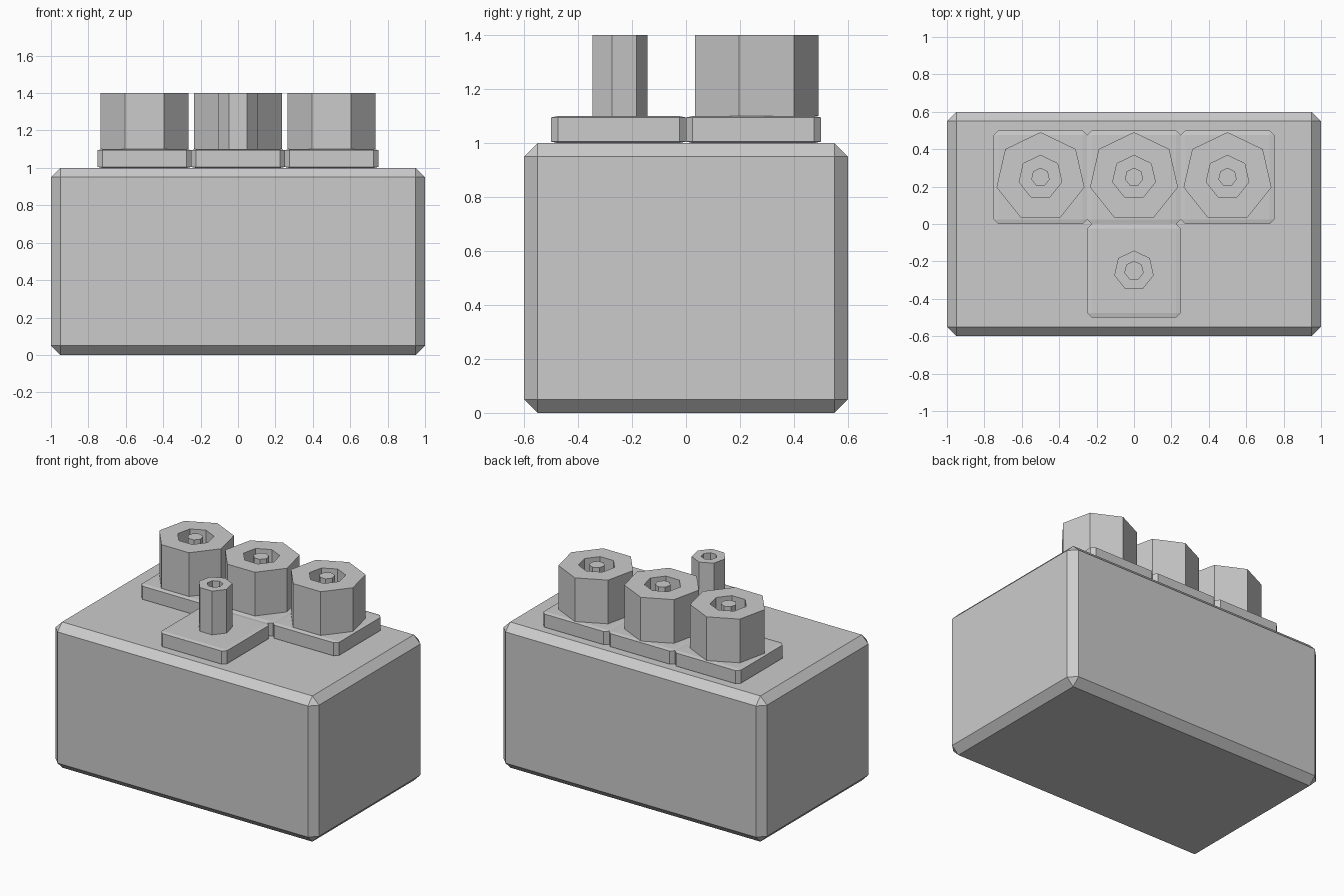
import bpy
import bmesh
import math
from mathutils import Matrix, Vector

cube = bpy.data.objects.get("Cube")
if cube:
    bpy.data.objects.remove(cube, do_unlink=True)

GREY = (0.6, 0.6, 0.6, 1.0)
grey = bpy.data.materials.new("plain_grey")
grey.use_nodes = True
grey.diffuse_color = GREY
grey.node_tree.nodes["Principled BSDF"].inputs["Base Color"].default_value = GREY

SIDES = 7
PLATE_TOP, TUBE_TOP = 1.1, 1.4


def add_object(name, bm, location):
    bmesh.ops.recalc_face_normals(bm, faces=bm.faces)
    mesh = bpy.data.meshes.new(name)
    bm.to_mesh(mesh)
    bm.free()
    mesh.materials.append(grey)
    obj = bpy.data.objects.new(name, mesh)
    obj.location = location
    bpy.context.collection.objects.link(obj)


def chamfered_box(name, size, location, inner_size=(1, 1, 1)):
    """Box chamfered at inner_size, then stretched to its full size."""
    bm = bmesh.new()
    bmesh.ops.create_cube(bm, size=1)
    bmesh.ops.scale(bm, vec=inner_size, verts=bm.verts)
    bmesh.ops.bevel(bm, geom=bm.edges[:], offset=0.05, segments=1, affect='EDGES')
    stretch = [s / i for s, i in zip(size, inner_size)]
    bmesh.ops.scale(bm, vec=stretch, verts=bm.verts)
    add_object(name, bm, location)


def tube(name, outer, inner, x, y):
    """Hollow seven-sided tube, spun from a rectangular profile."""
    bm = bmesh.new()
    height = TUBE_TOP - PLATE_TOP
    profile = [(outer, 0), (outer, height), (inner, height), (inner, 0)]
    verts = [bm.verts.new((0, r, z)) for r, z in profile]
    edges = [bm.edges.new((verts[i], verts[(i + 1) % 4])) for i in range(4)]
    bmesh.ops.spin(bm, geom=verts + edges, cent=(0, 0, 0), axis=(0, 0, 1),
                   angle=math.tau, steps=SIDES)
    bmesh.ops.remove_doubles(bm, verts=bm.verts, dist=0.0005)
    add_object(name, bm, (x, y, PLATE_TOP))


def pin(name, radius, x, y):
    bm = bmesh.new()
    height = TUBE_TOP - PLATE_TOP
    bmesh.ops.create_cone(bm, cap_ends=True, segments=SIDES, radius1=radius,
                          radius2=radius, depth=height,
                          matrix=Matrix.Translation(Vector((0, 0, height / 2))))
    # Turn one corner to the back, as on the tubes
    highest = max(bm.verts, key=lambda v: v.co.y)
    turn = math.atan2(highest.co.x, highest.co.y)
    bmesh.ops.rotate(bm, cent=(0, 0, 0), matrix=Matrix.Rotation(turn, 3, 'Z'),
                     verts=bm.verts)
    add_object(name, bm, (x, y, PLATE_TOP))


# Main block
chamfered_box("body", (2, 1.2, 1), (0, 0, 0.5), (2, 1.2, 1))

# Back row: plate, wide tube and centre pin
for side, x in (("right", -0.5), ("middle", 0), ("left", 0.5)):
    chamfered_box(f"{side}_plate", (0.5, 0.5, 0.1), (x, 0.25, 1.05))
    tube(f"{side}_wide_tube", 0.241, 0.117, x, 0.25)
    pin(f"{side}_pin", 0.05, x, 0.25)

# Front plate with narrow tube
chamfered_box("front_plate", (0.5, 0.5, 0.1), (0, -0.25, 1.05))
tube("front_narrow_tube", 0.108, 0.05, 0, -0.25)
